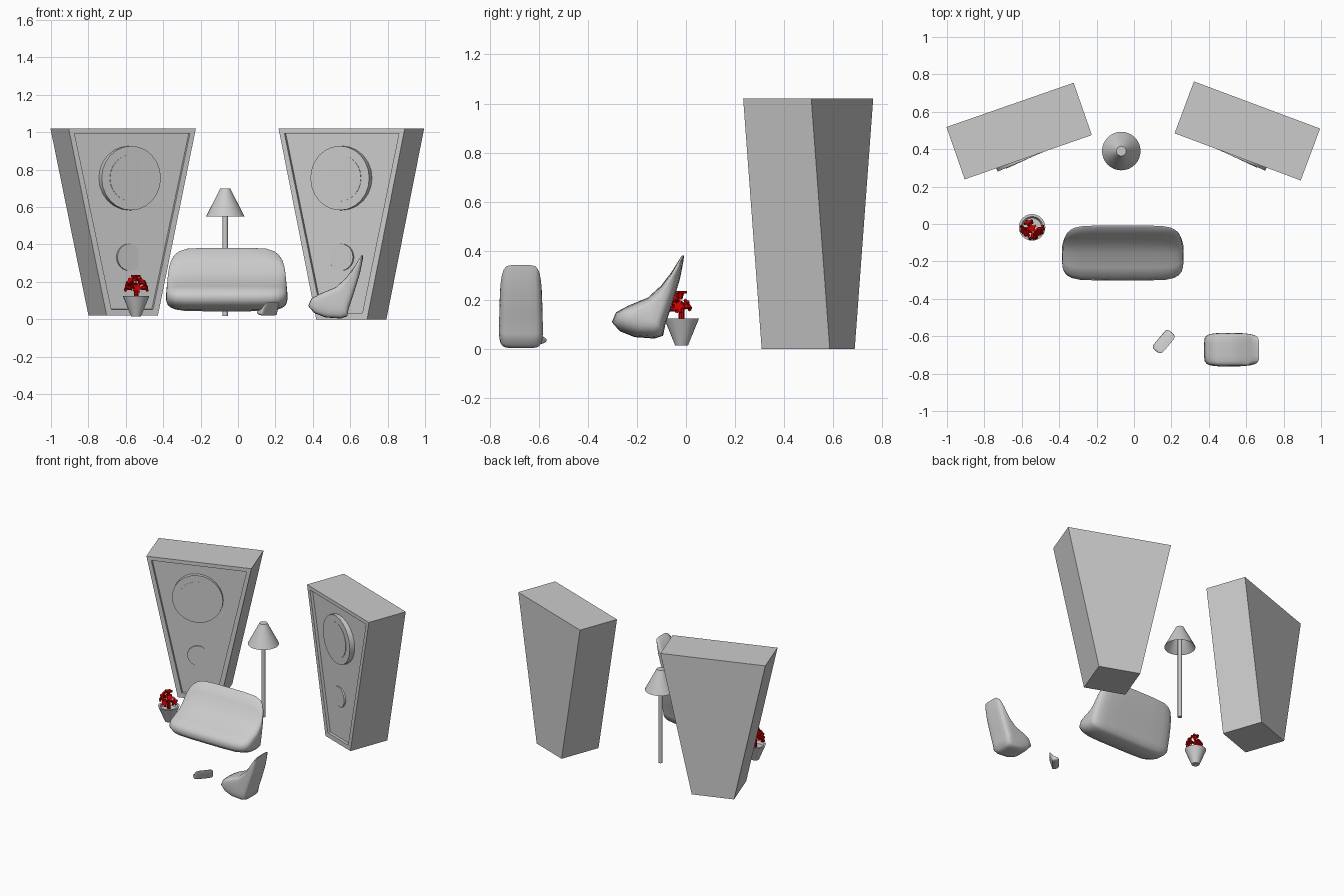
import bpy, bmesh, math
from mathutils import Matrix, Vector

if "Cube" in bpy.data.objects:
    bpy.data.objects.remove(bpy.data.objects["Cube"])


def material(name, rgb):
    m = bpy.data.materials.new(name)
    m.diffuse_color = (*rgb, 1)
    m.use_nodes = True
    m.node_tree.nodes["Principled BSDF"].inputs["Base Color"].default_value = m.diffuse_color
    return m


GREY = material("light_grey", (0.6, 0.6, 0.6))
RED = material("deep_red", (0.6, 0.0, 0.0))


def finish(bm, name, mat, smooth=None):
    bmesh.ops.recalc_face_normals(bm, faces=bm.faces)
    me = bpy.data.meshes.new(name)
    bm.to_mesh(me)
    bm.free()
    me.materials.append(mat)
    ob = bpy.data.objects.new(name, me)
    bpy.context.collection.objects.link(ob)
    if smooth:
        bpy.ops.object.select_all(action='DESELECT')
        ob.select_set(True)
        bpy.context.view_layer.objects.active = ob
        bpy.ops.object.shade_smooth_by_angle(angle=math.radians(smooth))
    return ob


def lathe(name, mat, profile, loc, sides=32, smooth=40):
    """Revolve (radius, z) points about a vertical axis."""
    bm = bmesh.new()
    rings = []
    for r, z in profile:
        rings.append([bm.verts.new((r * math.cos(2 * math.pi * i / sides),
                                    r * math.sin(2 * math.pi * i / sides), z))
                      for i in range(sides)])
    for a, b in zip(rings, rings[1:]):
        for i in range(sides):
            j = (i + 1) % sides
            bm.faces.new((a[i], a[j], b[j], b[i]))
    bm.faces.new(rings[0])
    bm.faces.new(rings[-1])
    ob = finish(bm, name, mat, smooth)
    ob.location = loc
    return ob


# Speaker cabinets: tapered boxes with a recessed front panel
def cabinet(name, center, yaw, z0):
    bm = bmesh.new()
    z1, d = 1.02, 0.148
    ring = []
    for z, w in ((z0, 0.145), (z1, 0.36)):
        ring.append([bm.verts.new(p) for p in
                     ((-w, -d, z), (w, -d, z), (w, d, z), (-w, d, z))])
    bm.faces.new(ring[0])
    bm.faces.new(ring[1])
    for i in range(4):
        j = (i + 1) % 4
        f = bm.faces.new((ring[0][i], ring[0][j], ring[1][j], ring[1][i]))
        if i == 0:
            front = f
    bmesh.ops.recalc_face_normals(bm, faces=bm.faces)
    bmesh.ops.inset_region(bm, faces=[front], thickness=0.043)
    bmesh.ops.inset_region(bm, faces=[front], thickness=0.0005, depth=-0.02)
    ob = finish(bm, name, GREY)
    ob.location = (*center, 0)
    ob.rotation_euler.z = math.radians(yaw)


# Speaker cones: shallow discs turned a little further than the cabinet
def disc(name, center, yaw, x, z, radius, proud, turn, depth=0.05):
    bm = bmesh.new()
    rot = Matrix.Rotation(math.radians(yaw), 4, 'Z')
    bmesh.ops.create_cone(bm, cap_ends=True, segments=24, radius1=radius,
                          radius2=radius, depth=depth)
    m = (Matrix.Translation((*center, 0)) @ rot
         @ Matrix.Translation((x, -0.148 - proud, z))
         @ Matrix.Rotation(math.radians(turn), 4, 'Z')
         @ Matrix.Rotation(math.pi / 2, 4, 'X')
         @ Matrix.Translation((0, 0, -depth / 2)))
    bmesh.ops.transform(bm, matrix=m, verts=bm.verts)
    finish(bm, name, GREY, 30)


for side, center, yaw, z0, turn in (("left", (-0.614, 0.497), 19.2, 0.02, 4),
                                    ("right", (0.606, 0.4975), -20.5, 0.0, -3.5)):
    cabinet(side + "_speaker_cabinet", center, yaw, z0)
    disc(side + "_woofer", center, yaw, -0.008, 0.755, 0.172, 0.007, turn)
    disc(side + "_woofer_cap", center, yaw, -0.008, 0.755, 0.125, 0.008, turn * 1.3)
    disc(side + "_tweeter", center, yaw, -0.01, 0.332, 0.072, -0.014, turn * 1.6)

# Floor lamp: pole and open shade
lathe("lamp_pole", GREY, [(0.014, 0.018), (0.014, 0.66)], (-0.068, 0.39, 0), 16)
shade = [(0.023, 0.685), (0.097, 0.553), (0.103, 0.55), (0.026, 0.70)]
lathe("lamp_shade", GREY, shade, (-0.068, 0.39, 0))


# Lounge seats: one side profile (depth, height) lofted across the width
SEAT = [(-.302, .11), (-.285, .15), (-.235, .177), (-.155, .21), (-.10, .26),
        (-.057, .317), (-.018, .38), (-.008, .382), (-.010, .36), (-.025, .284),
        (-.057, .18), (-.084, .1), (-.093, .055), (-.127, .043), (-.21, .049),
        (-.27, .073)]
SECTIONS = [(1.0, .40), (.992, .55), (.97, .70), (.92, .83), (.84, .92), (.70, .98), (.4, 1.0)]


def lounge(name, scale, loc, yaw):
    bm = bmesh.new()
    stations = [(-x, s) for x, s in SECTIONS] + [(x, s) for x, s in SECTIONS[::-1]]
    rings = []
    for x, s in stations:
        ring = []
        for y, z in SEAT:
            py, pz = -0.14 + (y + 0.14) * s, 0.155 + (z - 0.155) * s
            lean = 1 - 0.3 * max(0, pz - 0.13)
            ring.append(bm.verts.new((x * 0.325 * lean, py + 0.152, pz - 0.043)))
        rings.append(ring)
    n = len(SEAT)
    for a, b in zip(rings, rings[1:]):
        for i in range(n):
            j = (i + 1) % n
            bm.faces.new((a[i], a[j], b[j], b[i]))
    bm.faces.new(rings[0])
    bm.faces.new(rings[-1])
    ob = finish(bm, name, GREY, 80)
    ob.location, ob.scale = loc, scale
    ob.rotation_euler.z = math.radians(yaw)


lounge("sofa", (1, 1, 1), (-0.06, -0.152, 0.043), 0)
lounge("armchair", (0.275, 1, 1), (0.525, -0.672, 0.004), -90)
lounge("footstool", (0.2, 0.22, 0.21), (0.16, -0.63, 0.02), -130)

# Potted plant: tapered pot, stem and a cluster of blossoms
POT = Vector((-0.545, -0.018, 0))
lathe("plant_pot", GREY, [(0.026, 0.015), (0.071, 0.125), (0.058, 0.125), (0.05, 0.105)], POT, 24)
lathe("plant_stem", RED, [(0.012, 0.10), (0.012, 0.19)], POT, 8, None)

blossoms = [((0, -.005, .22), (0, 0, 1)), ((-.04, -.01, .17), (-1, -.2, .3)),
            ((.042, -.01, .17), (1, -.2, .3)), ((.005, -.045, .165), (.1, -1, .2)),
            ((-.015, .015, .175), (-.3, 1, .5)), ((.022, -.025, .195), (.6, -.6, .7)),
            ((-.024, -.022, .198), (-.6, -.5, .7))]
for k, (pos, axis) in enumerate(blossoms):
    bm = bmesh.new()
    turn = Vector(axis).to_track_quat('Z', 'Y').to_matrix().to_4x4()
    # flared bloom, then five petals round its rim
    bmesh.ops.create_cone(bm, cap_ends=True, segments=6, radius1=0.008,
                          radius2=0.018, depth=0.034)
    for i in range(5):
        a = 2 * math.pi * i / 5
        bmesh.ops.create_cube(bm, size=1, matrix=Matrix.Rotation(a, 4, 'Z')
                              @ Matrix.Translation((0.018, 0, 0.012))
                              @ Matrix.Diagonal((0.016, 0.012, 0.01, 1)))
    bmesh.ops.transform(bm, matrix=Matrix.Translation(POT + Vector(pos)) @ turn, verts=bm.verts)
    finish(bm, "blossom_%d" % (k + 1), RED)
